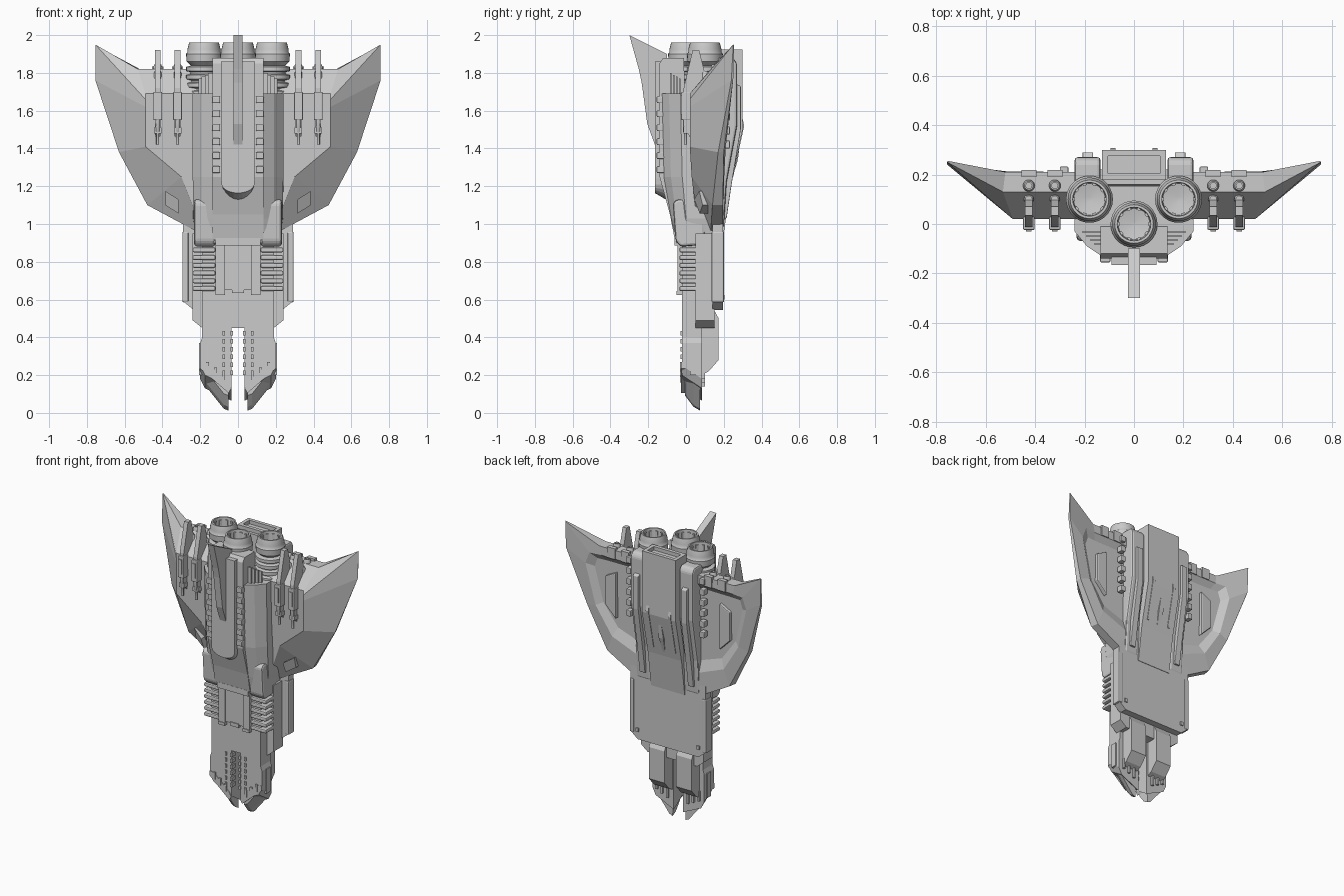
import bpy, bmesh, math
from mathutils import Vector


def mesh(name, verts, faces, mirror=False, bevel=0, smooth=False):
    bm = bmesh.new()
    vs = [bm.verts.new(v) for v in verts]
    for f in faces:
        bm.faces.new([vs[i] for i in f])
    bmesh.ops.recalc_face_normals(bm, faces=bm.faces)
    me = bpy.data.meshes.new(name)
    bm.to_mesh(me)
    bm.free()
    ob = bpy.data.objects.new(name, me)
    bpy.context.collection.objects.link(ob)
    if smooth:
        bpy.ops.object.select_all(action='DESELECT')
        ob.select_set(True)
        bpy.context.view_layer.objects.active = ob
        bpy.ops.object.shade_smooth_by_angle(angle=math.radians(35))
    if bevel:
        m = ob.modifiers.new("bevel", 'BEVEL')
        m.width, m.segments = bevel, 2
    if mirror:
        ob.modifiers.new("mirror", 'MIRROR').use_bisect_axis[0] = False
        ob.modifiers["mirror"].use_mirror_merge = False
    return ob


def loft(name, rings, caps=True, **kw):
    n = len(rings[0])
    faces = [(r*n+i, r*n+(i+1) % n, (r+1)*n+(i+1) % n, (r+1)*n+i)
             for r in range(len(rings)-1) for i in range(n)]
    if caps:
        faces += [tuple(range(n)), tuple(range((len(rings)-1)*n, len(rings)*n))]
    return mesh(name, [p for r in rings for p in r], faces, **kw)


def prism(name, pts, axis, a, b, **kw):
    put = {'x': lambda p, t: (t, p[0], p[1]), 'y': lambda p, t: (p[0], t, p[1]),
           'z': lambda p, t: (p[0], p[1], t)}[axis]
    return loft(name, [[put(p, t) for p in pts] for t in (a, b)], **kw)


def box(name, x, y, z, **kw):
    return prism(name, [(x[0], y[0]), (x[1], y[0]), (x[1], y[1]), (x[0], y[1])], 'z', *z, **kw)


def lathe(name, prof, cx, cy, n=28, **kw):
    return loft(name, [[(cx+r*math.cos(2*math.pi*i/n), cy+r*math.sin(2*math.pi*i/n), z)
                        for i in range(n)] for r, z in prof], smooth=True, **kw)


def section(half, z):
    return [(x, y, z) for x, y in half] + [(-x, y, z) for x, y in reversed(half)]


# Central hull, chamfered at the front and narrowing to the neck
loft("main_hull", [section([(.13, -.13), (.19, -.09), (.24, -.03), (.24, .22)], 1.69),
                   section([(.13, -.12), (.19, -.08), (.24, -.02), (.24, .21)], 1.25),
                   section([(.13, -.08), (.19, -.05), (.235, .0), (.24, .2)], 1.03),
                   section([(.12, -.05), (.18, -.03), (.21, .02), (.22, .19)], .9)])
prism("front_block", [(-.01, 1.88), (-.12, 1.88), (-.14, 1.85), (-.14, 1.25), (-.085, 1.05),
                      (-.06, .92), (0, .92)], 'x', -.135, .135)
# Raised front panel with a rounded lower end
arc = [(.09*math.cos(t), 1.24+.12*math.sin(t)) for t in [-math.pi*i/12 for i in range(13)]]
loft("front_panel", [[(x, -.165, max(z, 1.2+(z-1.2)*.45)) for x, z in arc] + [(-.09, -.165, 1.86), (.09, -.165, 1.86)],
                     [(x, -.09, z) for x, z in arc] + [(-.09, -.09, 1.86), (.09, -.09, 1.86)]])
prism("dorsal_fin", [(-.30, 2.0), (-.10, 1.90), (-.14, 1.45), (-.165, 1.42), (-.205, 1.53),
                     (-.235, 1.75), (-.25, 1.82)], 'x', -.024, .024)
for i in range(6):
    z = 1.27 + i*.074
    box("front_tooth", (.095, .137), (-.155, -.11), (z, z+.036), mirror=True, bevel=.005)
    box("wing_root_tooth", (.265, .30), (.19, .232), (z+.13, z+.172), mirror=True, bevel=.005)
for i in range(4):
    y = -.085 + i*.016
    box("side_slat", (.10, .16+i*.016), (y, y+.009), (1.66, 1.80-i*.01), mirror=True)
prism("cheek_block", [(-.07, 1.11), (-.05, 1.13), (.1, 1.13), (.1, .89), (-.03, .88), (-.055, .91)],
      'x', .12, .232, mirror=True, bevel=.018)

# Rear hull: spine with a sunken top, side ridges, bars and spikes
prism("rear_spine", [(.16, 1.9), (.30, 1.9), (.30, 1.5), (.235, 1.2), (.2, .95), (.12, .95)],
      'x', -.13, .13)
for nm, x, y in (("rim_back", (-.13, .13), (.275, .30)), ("rim_front", (-.13, .13), (.18, .205)),
                 ("rim_left", (-.13, -.105), (.2, .28)), ("rim_right", (.105, .13), (.2, .28))):
    box("spine_" + nm, x, y, (1.89, 1.925))
prism("rear_ridge", [(.15, 1.88), (.25, 1.88), (.27, 1.85), (.27, 1.52), (.215, 1.22), (.2, .98), (.12, .98)],
      'x', .135, .24, mirror=True, bevel=.012)
prism("rear_bar", [(.25, 1.75), (.29, 1.73), (.29, 1.5), (.24, 1.2), (.215, 1.03), (.19, 1.03), (.2, 1.2)],
      'x', .165, .208, mirror=True, bevel=.004)
loft("rear_spike", [[(-.004, .296, 1.52), (.004, .296, 1.52), (.004, .28, 1.52), (-.004, .28, 1.52)],
                    [(-.018, .275, 1.34), (.018, .275, 1.34), (.018, .23, 1.34), (-.018, .23, 1.34)],
                    [(-.004, .226, 1.18), (.004, .226, 1.18), (.004, .2, 1.18), (-.004, .2, 1.18)]])
prism("rear_blade", [(.29, 1.6), (.308, 1.52), (.25, 1.25), (.22, 1.25)], 'x', .075, .095, mirror=True)

# Wings: front face, sharp outer edge, rear face with a recess
loft("wing", [
    [(.15, .02, 1.69), (.49, .02, 1.69), (.49, .02, 1.66), (.49, .02, 1.62), (.49, .02, 1.41), (.30, .03, 1.25), (.2, .06, 1.0)],
    [(.15, .13, 1.82), (.53, .13, 1.82), (.755, .25, 1.95), (.755, .24, 1.76), (.63, .17, 1.38), (.48, .14, 1.1), (.2, .13, .95)],
    [(.15, .21, 1.82), (.52, .21, 1.82), (.752, .255, 1.945), (.75, .25, 1.765), (.62, .2, 1.38), (.47, .195, 1.1), (.2, .195, .95)],
    [(.15, .21, 1.76), (.51, .212, 1.76), (.59, .222, 1.76), (.62, .222, 1.68), (.55, .21, 1.4), (.43, .2, 1.21), (.2, .2, 1.12)],
    [(.15, .18, 1.72), (.49, .185, 1.72), (.55, .19, 1.72), (.57, .19, 1.66), (.51, .18, 1.42), (.40, .175, 1.27), (.2, .175, 1.2)],
], mirror=True)
prism("wing_rear_panel", [(.40, 1.66), (.48, 1.62), (.48, 1.42), (.40, 1.34)], 'y', .17, .205, mirror=True, bevel=.006)
# Small windows set on the sloping lower wing face
loft("wing_window", [[(.315, .055+d, 1.13), (.385, .082+d, 1.175), (.385, .10+d, 1.1), (.315, .085+d, 1.055)]
                     for d in (-.012, .04)], mirror=True)

# Twin weapons on the front of each wing
for x in (.32, .425):
    prism("gun_blade", [(.02, 1.46), (-.012, 1.52), (-.012, 1.72), (.035, 1.92), (.07, 1.92), (.11, 1.76), (.11, 1.5)],
          'x', x-.015, x+.015, mirror=True)
    box("gun_housing", (x-.023, x+.023), (-.024, .08), (1.55, 1.70), mirror=True, bevel=.005)
    box("gun_slot", (x-.011, x+.011), (-.03, 0), (1.58, 1.68), mirror=True)
    lathe("gun_barrel", [(.014, 1.56), (.014, 1.49), (.008, 1.48), (.008, 1.42)], x, -.003, 12, mirror=True)
    box("gun_muzzle", (x-.02, x+.02), (-.014, .03), (1.48, 1.51), mirror=True)
    lathe("gun_canister", [(.024, 1.68), (.024, 1.83), (.018, 1.845), (.012, 1.845), (.012, 1.82)], x, .155, 14, mirror=True)
    lathe("gun_front_canister", [(.02, 1.68), (.02, 1.80), (.014, 1.81)], x, .10, 14, mirror=True)
    box("wing_top_clip", (x-.03, x+.03), (.19, .218), (1.76, 1.835), mirror=True)

# Three engines with hollow nozzles and ribbed bodies
for cx, cy, mir in ((0, 0, False), (.18, .1, True)):
    lathe("engine_nozzle", [(.07, 1.84), (.092, 1.86), (.095, 1.90), (.088, 1.91), (.088, 1.925), (.078, 1.962),
                            (.068, 1.962), (.064, 1.90), (.01, 1.89)], cx, cy, mirror=mir)
    body = [(.07, 1.66)]
    for i in range(4):
        z = 1.675 + i*.043
        body += [(.072, z), (.095, z+.006), (.095, z+.028), (.072, z+.034)]
    lathe("engine_body", body, cx, cy, mirror=mir)
    for i in range(10):
        a = 2*math.pi*i/10
        p, u, v = Vector((cx, cy)), Vector((math.cos(a), math.sin(a))), Vector((-math.sin(a), math.cos(a)))
        prism("nozzle_vane", [tuple(p+u*r+v*s) for r, s in ((.058, -.008), (.068, -.008), (.068, .008), (.058, .008))],
              'z', 1.895, 1.945, mirror=mir)

# Neck: core, cooling ribs, front cladding and rear plate
prism("neck_core", [(-.24, .95), (.24, .95), (.24, .49), (.19, .45), (-.19, .45), (-.24, .49)], 'y', .05, .15)
box("neck_front", (-.19, .19), (-.02, .1), (.45, .95))
box("neck_cladding", (.07, .12), (-.045, .02), (.63, .93), mirror=True)
box("neck_center", (-.075, .075), (-.035, .02), (.65, .93))
box("neck_brow", (-.12, .12), (-.062, .02), (.885, .925))
box("cladding_foot", (.07, .12), (-.05, .02), (.625, .645), mirror=True)
box("center_clamp", (-.033, .033), (-.042, .02), (.635, .66))
for i in range(6):
    z = .645 + i*.041
    box("cooling_rib", (.12, .24), (-.035, .125), (z, z+.026), mirror=True, bevel=.008)
prism("rear_plate", [(-.29, 1.05), (.29, 1.05), (.29, .59), (.235, .545), (-.235, .545), (-.29, .59)], 'y', .14, .197)
box("plate_edge", (.262, .295), (.135, .202), (.585, .96), mirror=True, bevel=.008)
box("plate_stud", (.225, .245), (.19, .205), (.60, .625), mirror=True)

# Forked nose prongs with stepped, slanted tips
loft("prong", [[(.035, y, .66), (.19, y, .66), (.19, y, .40), (.2, y, .37), (.2, y, .19+d),
                (.175, y, .14+d), (.035, y, .075+d)] for y, d in ((-.022, .06), (.085, -.01))], mirror=True)
loft("prong_tip", [[(.045, y, .3), (.178, y, .3), (.178, y, .15+d), (.075, y, .022+d), (.05, y, .012+d)]
                   for y, d in ((-.005, .08), (.04, .02), (.075, 0))], mirror=True)
prism("tip_frame", [(.2, .27), (.2, .235), (.05, .105), (.035, .13), (.05, .16), (.17, .265)], 'y', -.026, .06, mirror=True)
prism("prong_keel", [(.08, .56), (.14, .56), (.173, .50), (.173, .28), (.12, .22), (.08, .2)], 'x', .045, .165, mirror=True)
box("prong_side_panel", (.19, .207), (.02, .06), (.2, .37), mirror=True)
box("fork_bridge", (-.04, .04), (0, .1), (.45, .66))
for i in range(6):
    z = .2 + i*.042
    for x in (.026, .068):
        box("prong_tooth", (x, x+.013), (-.03, .01), (z, z+.024), mirror=True)
for i in range(3):
    x = .07 + i*.042
    box("tip_claw", (x, x+.016), (-.031, 0), (.16+i*.03, .21+i*.03), mirror=True)
    box("keel_claw", (x, x+.016), (.07, .10), (.14+i*.02, .21+i*.02), mirror=True)
